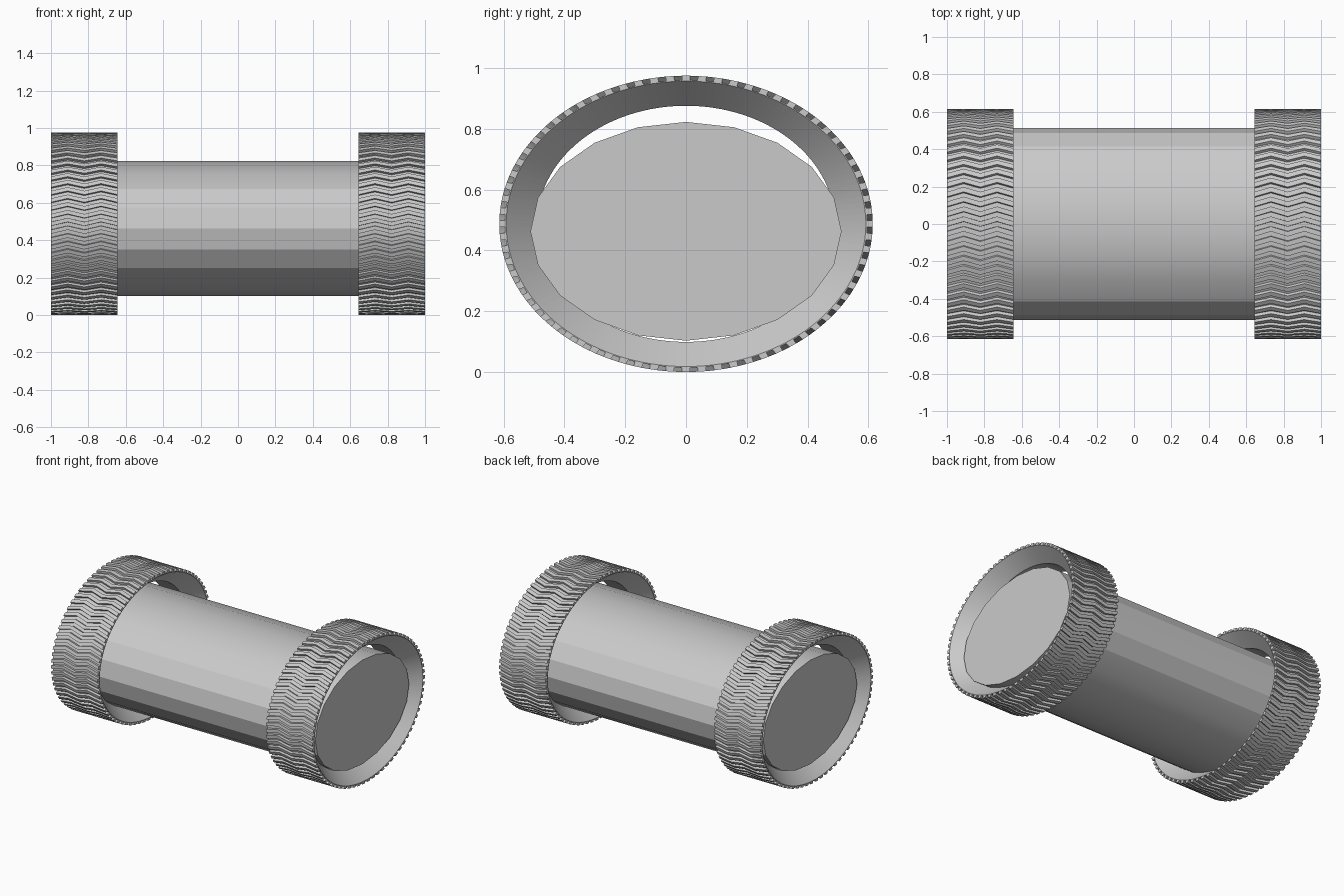
import bpy, bmesh, math

cube = bpy.data.objects.get("Cube")
if cube:
    bpy.data.objects.remove(cube, do_unlink=True)

grey = bpy.data.materials.new("plain_grey")
grey.use_nodes = True
colour = (0.59, 0.59, 0.59, 1)
grey.diffuse_color = colour
grey.node_tree.nodes["Principled BSDF"].inputs["Base Color"].default_value = colour

TEETH = 72
PITCH = 2 * math.pi / TEETH
RY, RZ = 0.6145, 0.4875      # oval outer radii of the wheels
WIDTH = 0.357
BEVEL = 0.1                  # depth of the sloped mouth on each side
BASE, RIM, THROAT = 0.97, 0.963, 0.797   # fractions of the outer radii
TOOTH = [(-0.27, BASE), (-0.25, 1.0), (0.25, 1.0), (0.27, BASE)]


def finish(obj, angle):
    obj.data.materials.append(grey)
    bpy.ops.object.select_all(action="DESELECT")
    obj.select_set(True)
    bpy.context.view_layer.objects.active = obj
    bpy.ops.object.shade_smooth_by_angle(angle=math.radians(angle))


def wheel(name, centre_x):
    """Oval ring with zigzag tread outside and a straight bore with sloped mouths."""
    bm = bmesh.new()
    loops = []
    half = WIDTH / 2
    for t in range(TEETH):
        for phase, radius in TOOTH:
            theta = (t + phase) * PITCH
            # x station, radius, angular shift around the closed section
            section = [(-half + i * WIDTH / 4, radius, -0.5 * PITCH * (i % 2))
                       for i in range(5)]
            section += [(half, RIM, 0), (half - BEVEL, THROAT, 0),
                        (BEVEL - half, THROAT, 0), (-half, RIM, 0)]
            loops.append([bm.verts.new((centre_x + x,
                                        RY * r * math.cos(theta + s),
                                        RZ + RZ * r * math.sin(theta + s)))
                          for x, r, s in section])
    for k, a in enumerate(loops):
        b = loops[(k + 1) % len(loops)]
        for i in range(len(a)):
            j = (i + 1) % len(a)
            bm.faces.new((a[i], a[j], b[j], b[i]))
    bmesh.ops.recalc_face_normals(bm, faces=bm.faces)
    mesh = bpy.data.meshes.new(name)
    bm.to_mesh(mesh)
    bm.free()
    obj = bpy.data.objects.new(name, mesh)
    bpy.context.collection.objects.link(obj)
    finish(obj, 30)


# Treaded wheels at both ends
wheel("left_wheel", 1 - WIDTH / 2)
wheel("right_wheel", -1 + WIDTH / 2)

# Twenty-sided oval drum resting in the wheels
bpy.ops.mesh.primitive_cylinder_add(vertices=20, radius=1, depth=1.9,
                                    rotation=(0, math.pi / 2, 0))
drum = bpy.context.object
drum.name = "drum"
bpy.ops.object.transform_apply(location=False, rotation=True, scale=False)
drum.scale = (1, 0.512, 0.36)
drum.location = (0, 0, 0.463)
bpy.ops.object.transform_apply(location=True, rotation=False, scale=True)
finish(drum, 17)
